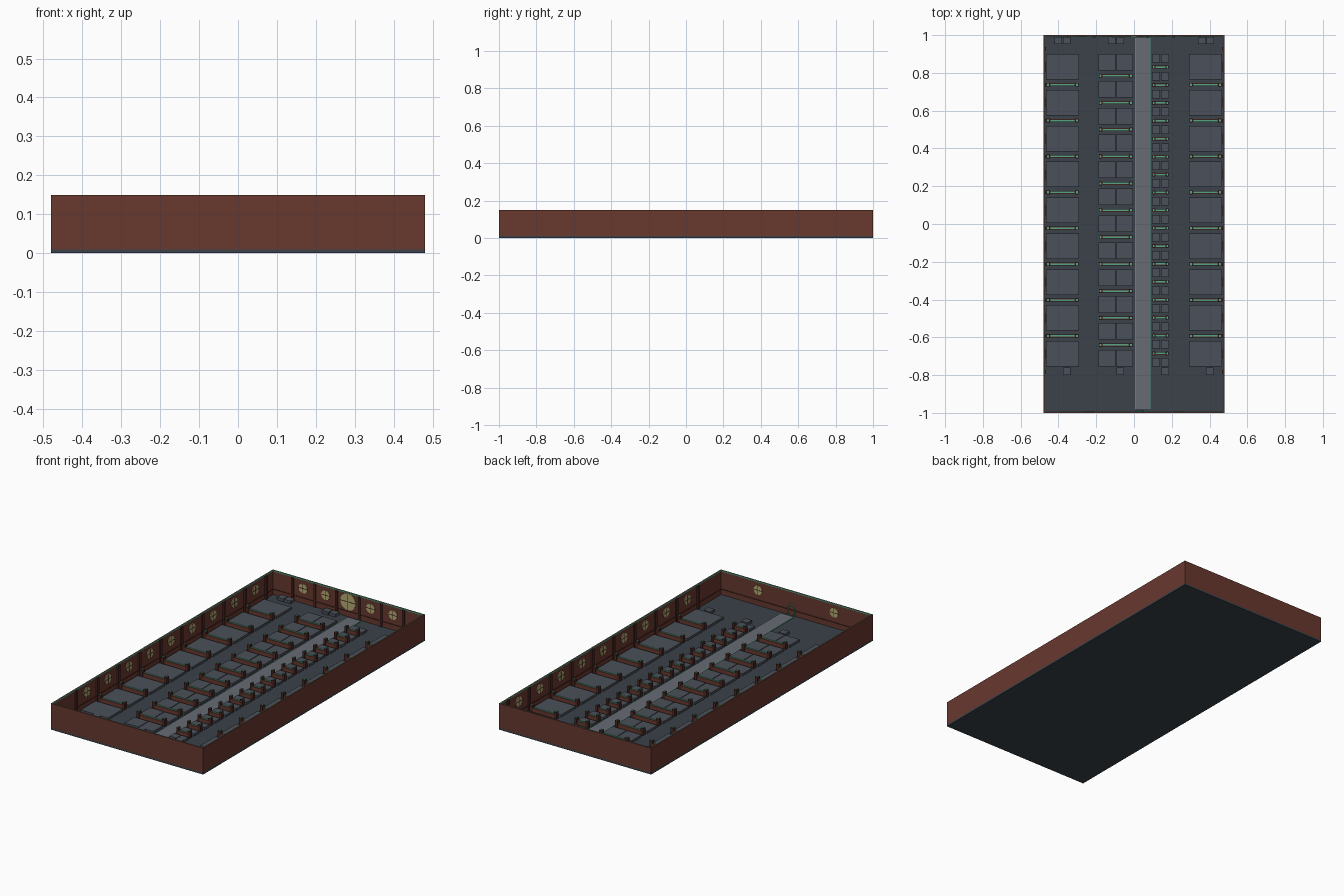
import bpy, bmesh, math
from mathutils import Matrix, Vector

if "Cube" in bpy.data.objects:
    bpy.data.objects.remove(bpy.data.objects["Cube"])


def material(name, rgb):
    m = bpy.data.materials.new(name)
    m.diffuse_color = (*rgb, 1)
    m.use_nodes = True
    m.node_tree.nodes["Principled BSDF"].inputs["Base Color"].default_value = m.diffuse_color
    return m


BROWN = material("red_brown", (0.14, 0.04, 0.028))
DARK = material("dark_brown", (0.07, 0.022, 0.016))
FLOOR = material("slate", (0.043, 0.054, 0.068))
SLAB = material("slab_grey", (0.07, 0.08, 0.1))
PATH = material("path_grey", (0.135, 0.15, 0.175))
TEAL = material("teal", (0.09, 0.38, 0.25))
GLASS = material("pale_glass", (0.45, 0.40, 0.18))


def finish(name, bm, mat):
    me = bpy.data.meshes.new(name)
    bm.to_mesh(me)
    bm.free()
    ob = bpy.data.objects.new(name, me)
    me.materials.append(mat)
    bpy.context.collection.objects.link(ob)
    return ob


def boxes(name, mat, spans):
    """One object from boxes given as (x0, x1, y0, y1, z0, z1)."""
    bm = bmesh.new()
    for x0, x1, y0, y1, z0, z1 in spans:
        c = Matrix.Translation(((x0 + x1) / 2, (y0 + y1) / 2, (z0 + z1) / 2))
        s = Matrix.Diagonal((x1 - x0, y1 - y0, z1 - z0, 1))
        bmesh.ops.create_cube(bm, size=1, matrix=c @ s)
    return finish(name, bm, mat)


W, L, H, F, T = 0.48, 1.0, 0.15, 0.01, 0.005


def ring(t0, t1, z0, z1):
    """Four strips running round the hall, from inset t0 to inset t1."""
    a, b, c, d = W - t0, W - t1, L - t0, L - t1
    return [(-a, -b, -c, c, z0, z1), (b, a, -c, c, z0, z1),
            (-b, b, d, c, z0, z1), (-b, b, -c, -d, z0, z1)]


# Shell
boxes("floor", FLOOR, [(-W, W, -L, L, 0, F)])
boxes("walls", BROWN, ring(0, T, F, H))
boxes("cornice", TEAL, ring(T, T + 0.003, H - 0.006, H))
boxes("wall_rail", DARK, ring(T, T + 0.003, 0.038, 0.043))
boxes("centre_path", PATH, [(0.007, 0.085, -0.98, 0.985, F, 0.014)])
boxes("path_edging", TEAL, [(0.004, 0.007, -0.98, 0.985, F, 0.014),
                            (0.085, 0.088, -0.98, 0.985, F, 0.014)])

# Columns of raised slabs with a railed divider in every gap
slabs, bars, caps, posts, tops = [], [], [], [], []
Y0, Y1 = 0.9, -0.755


def column(x0, x1, count, gap, halves, post):
    depth = (Y0 - Y1 - gap * (count - 1)) / count
    step = (x1 - x0) / halves
    for i in range(count):
        y = Y0 - i * (depth + gap)
        for h in range(halves):
            slabs.append((x0 + h * step + 0.002, x0 + (h + 1) * step - 0.002,
                          y - depth, y, F, 0.023))
        if i == count - 1:
            continue
        m = y - depth - gap / 2
        a, b = x0 + 0.004, x1 - 0.004
        bars.append((a + post, b - post, m - 0.008, m + 0.008, F, 0.034))
        caps.append((a + post + 0.005, b - post - 0.005, m - 0.004, m + 0.004, 0.034, 0.037))
        for p in (a, b - post):
            posts.append((p, p + post, m - 0.010, m + 0.010, F, 0.050))
            tops.append((p + 0.003, p + post - 0.003, m - 0.006, m + 0.006, 0.050, 0.053))


column(-0.467, -0.29, 9, 0.055, 1, 0.017)
column(0.29, 0.467, 9, 0.055, 1, 0.017)
column(-0.19, -0.004, 12, 0.055, 2, 0.017)
column(0.093, 0.187, 18, 0.0495, 2, 0.014)
boxes("floor_slabs", SLAB, slabs)
boxes("divider_bars", BROWN, bars)
boxes("divider_caps", TEAL, caps)
boxes("divider_posts", DARK, posts)
boxes("post_tops", TEAL, tops)

# Small blocks at both ends
blocks = [(x - 0.02, x + 0.02, 0.952, 0.99, F, 0.026)
          for x in (-0.400, -0.355, -0.117, -0.072, 0.360, 0.403)]
blocks += [(x - 0.02, x + 0.02, -0.80, -0.76, F, 0.026)
           for x in (-0.355, -0.072, 0.165, 0.400)]
boxes("end_blocks", SLAB, blocks)

# Pilasters between the windows
pil = []
for i in range(10):
    y = 0.9275 - i * 0.19
    for s in (-1, 1):
        xs = sorted((s * (W - T), s * (W - T - 0.008)))
        pil.append((*xs, y - 0.009, y + 0.009, F, H - 0.008))
for x in (-0.35, -0.21, -0.072, 0.072, 0.21, 0.35):
    pil.append((x - 0.006, x + 0.006, L - T - 0.007, L - T, F, H - 0.008))
boxes("pilasters", DARK, pil)

# Round windows with crossed bars, as (position, inward direction, radius)
windows = []
for i in range(9):
    y = 0.8325 - i * 0.19
    windows += [((s * (W - T), y, 0.098), (-s, 0, 0), 0.027) for s in (-1, 1)]
for x, r in ((-0.284, 0.027), (-0.142, 0.027), (0, 0.048), (0.142, 0.027), (0.284, 0.027)):
    windows.append(((x, L - T, 0.096), (0, -1, 0), r))
windows += [((x, -L + T, 0.098), (0, 1, 0), 0.027) for x in (-0.24, 0.24)]
glass = bmesh.new()
cross = []
for pos, n, r in windows:
    p, n = Vector(pos), Vector(n)
    rot = n.to_track_quat('Z', 'Y').to_matrix().to_4x4()
    bmesh.ops.create_cone(glass, cap_ends=True, segments=24, radius1=r, radius2=r,
                          depth=0.004, matrix=Matrix.Translation(p + n * 0.002) @ rot)
    side = Vector((abs(n.y), abs(n.x), 0))
    c = p + n * 0.0045
    for h, v in ((r, 0.0012), (0.0012, r)):
        e = side * h + Vector((abs(n.x), abs(n.y), 0)) * 0.001 + Vector((0, 0, v))
        cross.append((c.x - e.x, c.x + e.x, c.y - e.y, c.y + e.y, c.z - e.z, c.z + e.z))
finish("round_windows", glass, GLASS)
boxes("window_bars", DARK, cross)

# Arched doorway trim at the front end of the path
curve = bpy.data.curves.new("door_arch", 'CURVE')
curve.dimensions = '3D'
curve.bevel_depth = 0.003
curve.bevel_resolution = 1
pts = [(0.02, F)] + [(0.02 * math.cos(a * math.pi / 10), 0.052 + 0.02 * math.sin(a * math.pi / 10))
                     for a in range(11)] + [(-0.02, F)]
sp = curve.splines.new('POLY')
sp.points.add(len(pts) - 1)
for q, (x, z) in zip(sp.points, pts):
    q.co = (0.03 + x, -L + T + 0.004, z, 1)
arch = bpy.data.objects.new("door_arch", curve)
curve.materials.append(TEAL)
bpy.context.collection.objects.link(arch)
